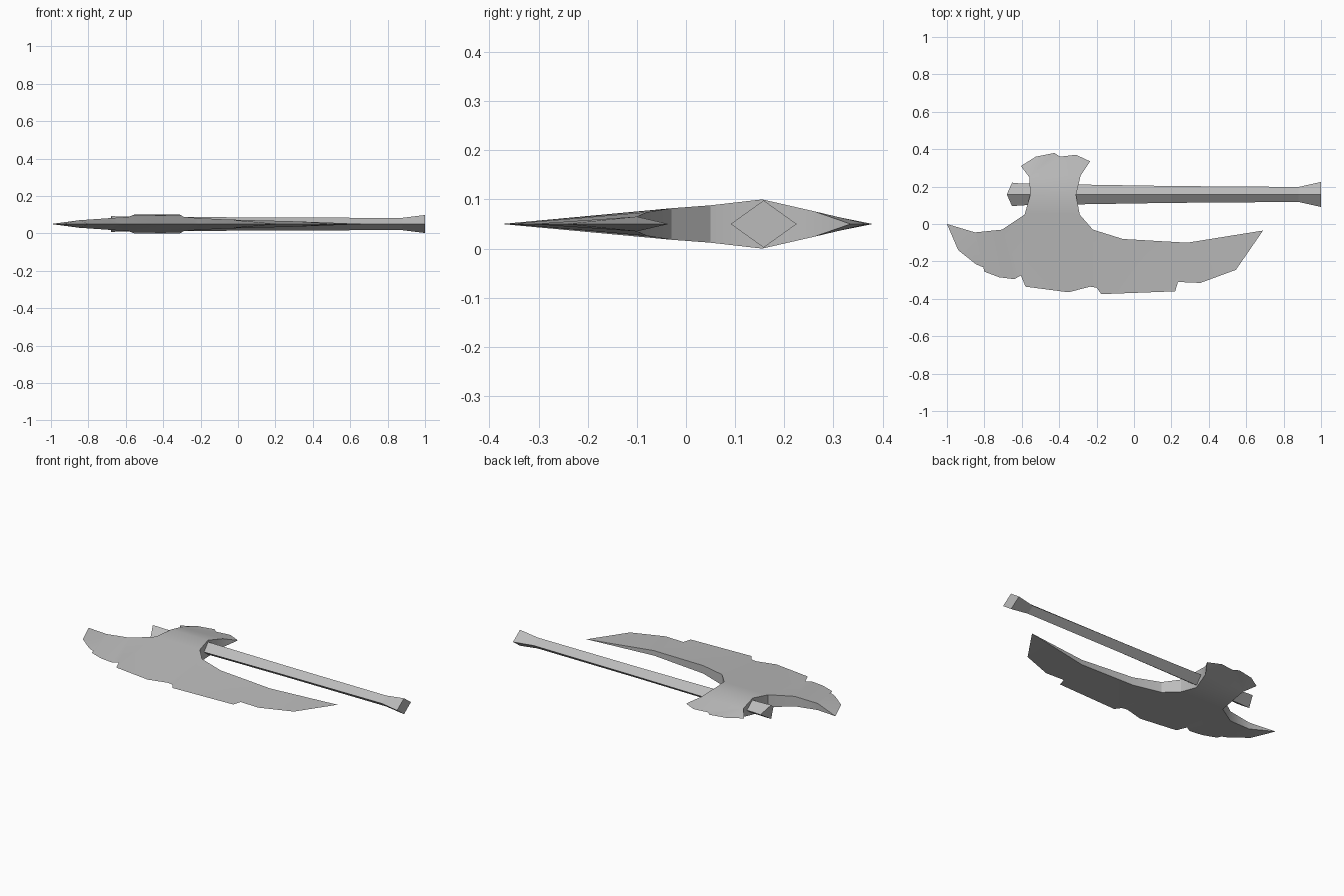
import bpy
import bmesh
import math

default_cube = bpy.data.objects.get("Cube")
if default_cube:
    bpy.data.objects.remove(default_cube, do_unlink=True)

MID = 0.05  # height of the symmetry plane

# One plain grey for the whole weapon
grey = bpy.data.materials.new("plain grey")
grey.use_nodes = True
colour = (0.5, 0.5, 0.5, 1)
grey.diffuse_color = colour
grey.node_tree.nodes["Principled BSDF"].inputs["Base Color"].default_value = colour


def finish(bm, name, smooth):
    """Clean the mesh and turn it into an object."""
    bmesh.ops.remove_doubles(bm, verts=bm.verts[:], dist=0.0005)
    bmesh.ops.recalc_face_normals(bm, faces=bm.faces[:])
    mesh = bpy.data.meshes.new(name)
    bm.to_mesh(mesh)
    bm.free()
    mesh.materials.append(grey)
    obj = bpy.data.objects.new(name, mesh)
    bpy.context.collection.objects.link(obj)
    if smooth:
        bpy.ops.object.select_all(action='DESELECT')
        obj.select_set(True)
        bpy.context.view_layer.objects.active = obj
        bpy.ops.object.shade_smooth_by_angle(angle=math.radians(30))
    return obj


def add_face(bm, points):
    """Make a face, skipping repeated points."""
    unique = list(dict.fromkeys(points))
    if len(unique) > 2:
        bm.faces.new([bm.verts.new(p) for p in unique])


def lift(point, side):
    """Outline point (x, y, half thickness) on the upper or lower side."""
    x, y, half = point
    return (x, y, MID + side * half)


def strip(bm, first, second):
    """Triangles between two chains running along x, on both sides."""
    i = j = 0
    while i < len(first) - 1 or j < len(second) - 1:
        step_first = j == len(second) - 1 or (
            i < len(first) - 1 and first[i + 1][0] <= second[j + 1][0])
        extra = first[i + 1] if step_first else second[j + 1]
        for side in (1, -1):
            add_face(bm, [lift(p, side) for p in (first[i], second[j], extra)])
        if step_first:
            i += 1
        else:
            j += 1


def wall(bm, chain):
    """Vertical rim joining the two sides along a chain."""
    for a, b in zip(chain, chain[1:]):
        add_face(bm, [lift(a, 1), lift(b, 1), lift(b, -1), lift(a, -1)])


def sharp(points):
    return [(x, y, 0) for x, y in points]


# Axe head: left and right rims run from blade tip to poll corner
left_rim = [(-1, 0, 0), (-.85, -.045, .02), (-.705, -.03, .03), (-.585, .05, .038),
            (-.555, .155, .05), (-.56, .25, .026), (-.605, .31, 0)]
right_rim = [(.69, -.035, 0), (.285, -.1, .015), (-.06, -.08, .024), (-.22, -.03, .032),
             (-.29, .05, .038), (-.31, .155, .05), (-.285, .26, .026), (-.235, .335, 0)]

# Chipped cutting edge, tip to tip
cutting_edge = sharp([
    (-1, 0), (-.94, -.14), (-.845, -.215), (-.81, -.23), (-.775, -.2), (-.8, -.255),
    (-.72, -.285), (-.64, -.295), (-.605, -.275), (-.58, -.335), (-.35, -.365),
    (-.235, -.335), (-.2, -.34), (-.175, -.375), (.22, -.36), (.235, -.31),
    (.355, -.315), (.545, -.245), (.69, -.035)])

# Chipped back edge of the poll
poll_edge = sharp([(-.605, .31), (-.525, .36), (-.425, .38), (-.395, .36),
                   (-.31, .37), (-.235, .335)])

head = bmesh.new()
strip(head, left_rim[:4] + right_rim[4::-1], cutting_edge)
for k in (3, 4):
    strip(head, [left_rim[k], right_rim[k + 1]], [left_rim[k + 1], right_rim[k + 2]])
strip(head, left_rim[5:] [::-1] + right_rim[6:], poll_edge)
wall(head, left_rim)
wall(head, right_rim)
finish(head, "axe_head", True)

# Handle: diamond section swept along x with a flared end
# station: x of the ridges, x of the sides, half width, half height
stations = [(-.68, -.652, .063, .042), (-.6, -.6, .058, .04), (-.3, -.3, .053, .038),
            (.2, .2, .045, .034), (.88, .88, .04, .033), (1, 1, .067, .048)]
AXIS_Y = 0.158
handle = bmesh.new()
rings = []
for ridge_x, side_x, wide, tall in stations:
    rings.append([(ridge_x, AXIS_Y, MID + tall), (side_x, AXIS_Y + wide, MID),
                  (ridge_x, AXIS_Y, MID - tall), (side_x, AXIS_Y - wide, MID)])
for a, b in zip(rings, rings[1:]):
    for k in range(4):
        n = (k + 1) % 4
        add_face(handle, [a[k], a[n], b[n], b[k]])
add_face(handle, rings[0])
add_face(handle, rings[-1])
finish(handle, "handle", False)
